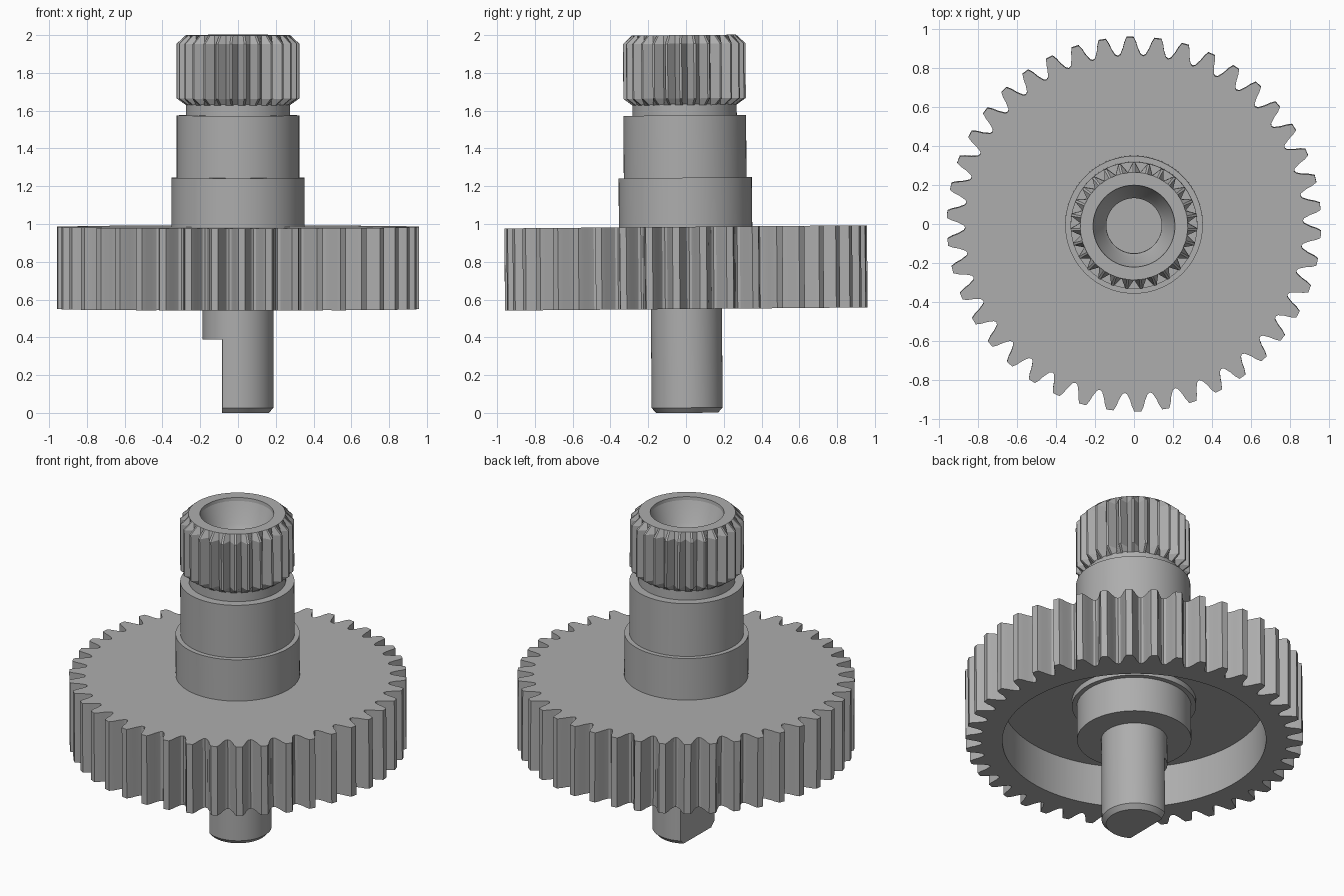
import bpy, bmesh, math
from mathutils import Matrix, Vector

if "Cube" in bpy.data.objects:
    bpy.data.objects.remove(bpy.data.objects["Cube"])

grey = bpy.data.materials.new("plain_grey")
grey.use_nodes = True
colour = (0.42, 0.42, 0.42, 1)
grey.diffuse_color = colour
grey.node_tree.nodes["Principled BSDF"].inputs["Base Color"].default_value = colour

# The whole part leans very slightly towards the front
pivot = Vector((0, 0, 0.75))
LEAN = (Matrix.Translation(pivot) @ Matrix.Rotation(math.radians(0.5), 4, 'X')
        @ Matrix.Translation(-pivot))


def loft(name, rings, angles, closed=False, smooth=30):
    """Skin rings given as (z, radius or list of radii, optional flat at x)."""
    bm = bmesh.new()
    rows = []
    for z, radii, *flat in rings:
        if not isinstance(radii, list):
            radii = [radii] * len(angles)
        row = []
        for r, a in zip(radii, angles):
            x, y = r * math.cos(a), r * math.sin(a)
            if flat:
                x = max(x, flat[0])
            row.append(bm.verts.new((x, y, z)))
        rows.append(row)
    pairs = list(zip(rows, rows[1:]))
    if closed:
        pairs.append((rows[-1], rows[0]))
    else:
        bm.faces.new(rows[0])
        bm.faces.new(rows[-1])
    n = len(angles)
    for low, high in pairs:
        for i in range(n):
            j = (i + 1) % n
            bm.faces.new((low[i], low[j], high[j], high[i]))
    bmesh.ops.recalc_face_normals(bm, faces=bm.faces)
    bm.transform(LEAN)
    mesh = bpy.data.meshes.new(name)
    bm.to_mesh(mesh)
    bm.free()
    mesh.materials.append(grey)
    obj = bpy.data.objects.new(name, mesh)
    bpy.context.collection.objects.link(obj)
    bpy.ops.object.select_all(action='DESELECT')
    obj.select_set(True)
    bpy.context.view_layer.objects.active = obj
    bpy.ops.object.shade_smooth_by_angle(angle=math.radians(smooth))
    return obj


def toothed(count, phase, tooth):
    """Repeat one tooth, given as (angle offset, radius), round a circle."""
    angles, radii = [], []
    for k in range(count):
        for offset, r in tooth:
            angles.append(phase + k * math.tau / count + offset)
            radii.append(r)
    return angles, radii


ROUND = [math.tau * i / 96 for i in range(96)]

# Large spur gear with a recess underneath
flank = [(0.06, 0.873), (0.042, 0.905), (0.032, 0.935), (0.019, 0.96)]
tooth = [(-a, r) for a, r in flank] + [(a, r) for a, r in reversed(flank)]
tooth.append((math.pi / 42, 0.866))
angles, radii = toothed(42, math.radians(91.2), tooth)
loft("spur_gear", [(0.55, radii), (0.985, radii), (0.985, 0.3), (0.81, 0.3),
                   (0.81, 0.75), (0.55, 0.75)], angles, closed=True)

# Stepped hub above and below the gear web
loft("hub", [(0.555, 0.325), (0.775, 0.325), (0.775, 0.353), (1.245, 0.353),
             (1.245, 0.325), (1.575, 0.325), (1.575, 0.2), (1.2, 0.2)], ROUND)

# Lower shaft with a flat and a chamfered end
FLAT = -0.085
loft("d_shaft", [(0, 0.163, FLAT), (0.027, 0.188, FLAT), (0.39, 0.188, FLAT),
                 (0.39, 0.188), (0.6, 0.188)], ROUND)

# Serrated head with chamfered ends
head_tooth = [(-0.018, 0.325), (0.018, 0.325), (math.pi / 27, 0.276)]
angles, radii = toothed(27, math.pi / 2, head_tooth)
loft("serrated_head", [(1.63, 0.276), (1.665, radii), (1.955, radii), (2.0, 0.276),
                       (2.0, 0.21), (1.63, 0.17)], angles, closed=True, smooth=10)

# Neck and bore: countersink leading into a ridged hole
bore = [(1.57, 0.276), (1.635, 0.276), (1.635, 0.225), (1.998, 0.225),
        (1.998, 0.215), (1.86, 0.16)]
z = 1.85
while z > 1.3:
    bore += [(z - 0.015, 0.142), (z - 0.025, 0.142), (z - 0.04, 0.16)]
    z -= 0.045
bore.append((1.25, 0.142))
loft("neck_and_bore", bore, ROUND)
